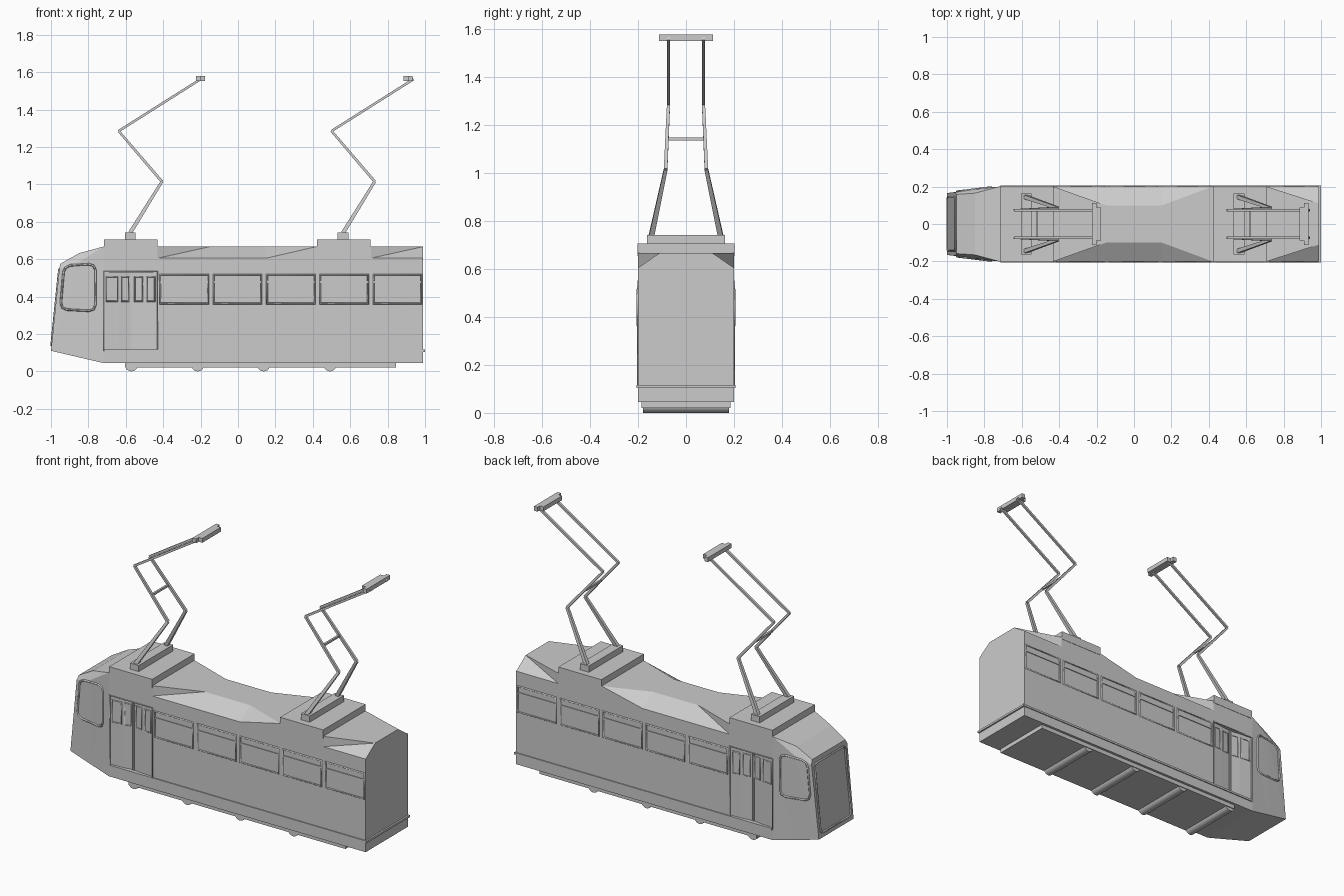
import bpy, bmesh
from mathutils import Vector

if "Cube" in bpy.data.objects:
    bpy.data.objects.remove(bpy.data.objects["Cube"])


def mesh_object(name, verts, faces):
    me = bpy.data.meshes.new(name)
    me.from_pydata(verts, [], faces)
    bm = bmesh.new()
    bm.from_mesh(me)
    bmesh.ops.recalc_face_normals(bm, faces=bm.faces)
    bm.to_mesh(me)
    bm.free()
    ob = bpy.data.objects.new(name, me)
    bpy.context.collection.objects.link(ob)
    return ob


def box(name, x0, x1, y0, y1, z0, z1):
    v = [(x, y, z) for x in (x0, x1) for y in (y0, y1) for z in (z0, z1)]
    f = [(0, 1, 3, 2), (4, 6, 7, 5), (0, 4, 5, 1), (2, 3, 7, 6), (0, 2, 6, 4), (1, 5, 7, 3)]
    return mesh_object(name, v, f)


def beam(name, a, b, wa, wb):
    """Square bar from a to b, tapering from wa to wb."""
    a, b = Vector(a), Vector(b)
    d = (b - a).normalized()
    u = d.cross(Vector((0, 1, 0)) if abs(d.y) < 0.9 else Vector((0, 0, 1))).normalized()
    w = d.cross(u)
    v = [p + (u * i + w * j) * s / 2 for p, s in ((a, wa), (b, wb))
         for i, j in ((-1, -1), (1, -1), (1, 1), (-1, 1))]
    f = [(0, 1, 2, 3), (7, 6, 5, 4)] + [(i, (i + 1) % 4, 4 + (i + 1) % 4, 4 + i) for i in range(4)]
    return mesh_object(name, v, f)


def frame(name, pts, r=0.005, corner=0.0):
    """Closed thin trim along a loop of points, with optional cut corners."""
    pts = [Vector(p) for p in pts]
    if corner:
        out = []
        for i, p in enumerate(pts):
            a = (pts[i - 1] - p).normalized() * corner
            b = (pts[(i + 1) % len(pts)] - p).normalized() * corner
            out += [p + a, p + (a + b) * 0.28, p + b]
        pts = out
    cu = bpy.data.curves.new(name, 'CURVE')
    cu.dimensions = '3D'
    cu.bevel_depth = r
    cu.bevel_resolution = 0
    sp = cu.splines.new('POLY')
    sp.points.add(len(pts) - 1)
    for q, p in zip(sp.points, pts):
        q.co = (*p, 1)
    sp.use_cyclic_u = True
    ob = bpy.data.objects.new(name, cu)
    bpy.context.collection.objects.link(ob)
    return ob


# Body: loft of six-point sections, each as bottom, shoulder and top (x, half width, z)
def straight(x, top_w):
    return ((x, 0.2, 0.045), (x, 0.2, 0.605), (x, top_w, 0.667))


sections = [
    ((-1.0, 0.165, 0.11), (-0.955, 0.17, 0.55), (-0.95, 0.158, 0.575)),
    ((-0.85, 0.184, 0.075), (-0.85, 0.186, 0.585), (-0.85, 0.165, 0.632)),
    straight(-0.72, 0.2), straight(-0.43, 0.2), straight(-0.15, 0.1), straight(0.15, 0.1),
    straight(0.42, 0.2), straight(0.71, 0.2), straight(0.99, 0.11)]
verts, faces = [], []
for s in sections:
    verts += list(s) + [(x, -w, z) for x, w, z in reversed(s)]
for i in range(len(sections) - 1):
    a, b = i * 6, i * 6 + 6
    for k in range(6):
        n = (k + 1) % 6
        if k in (2, 5):
            faces.append((a + k, a + n, b + n, b + k))
        elif k in (0, 1):
            faces += [(a + k, b + n, a + n), (a + k, b + k, b + n)]
        else:
            faces += [(a + k, b + k, a + n), (a + n, b + k, b + n)]
last = len(verts) - 6
faces += [tuple(range(6)), tuple(range(last, last + 6))]
body = mesh_object("tram_body", verts, faces)

# Door pockets cut into both sides
for s in (-1, 1):
    y0, y1 = sorted((s * 0.165, s * 0.25))
    cutter = box("door_cutter", -0.713, -0.432, y0, y1, 0.115, 0.53)
    cutter.hide_render = True
    cutter.hide_viewport = True
    m = body.modifiers.new("door_pocket", 'BOOLEAN')
    m.object = cutter
    m.operation = 'DIFFERENCE'
    m.solver = 'EXACT'

# Folding doors
fold = [(-0.713, 0.194), (-0.635, 0.187), (-0.572, 0.178), (-0.5, 0.187), (-0.432, 0.194)]


def fold_y(x):
    for (xa, ya), (xb, yb) in zip(fold, fold[1:]):
        if xa <= x <= xb:
            return ya + (yb - ya) * (x - xa) / (xb - xa)


def cab_y(x):
    return 0.2 - 0.122 * (-0.72 - x) + 0.001


for s in (-1, 1):
    v = [(x, s * y, z) for x, y in fold for z in (0.115, 0.53)]
    mesh_object("door_leaves", v, [(2 * i, 2 * i + 2, 2 * i + 3, 2 * i + 1) for i in range(4)])
    for x0, x1 in ((-0.703, -0.645), (-0.624, -0.582), (-0.552, -0.51), (-0.487, -0.445)):
        frame("door_window", [(x, s * fold_y(x), z) for x, z in
              ((x0, 0.375), (x1, 0.375), (x1, 0.505), (x0, 0.505))], 0.004)
    for x in (-0.577, -0.566):
        beam("door_edge", (x, s * 0.18, 0.115), (x, s * 0.18, 0.53), 0.007, 0.007)
    frame("door_surround", [(x, s * 0.2, z) for x, z in
          ((-0.716, 0.112), (-0.43, 0.112), (-0.43, 0.533), (-0.716, 0.533))], 0.004)

    # Side windows with a crossbar
    for i in range(5):
        x0 = -0.415 + i * 0.285
        x1 = x0 + 0.255
        frame("side_window", [(x, s * 0.2, z) for x, z in
              ((x0, 0.363), (x1, 0.363), (x1, 0.517), (x0, 0.517))], 0.006)
        beam("window_crossbar", (x0, s * 0.2, 0.478), (x1, s * 0.2, 0.478), 0.009, 0.009)

    # Cab side window
    frame("cab_side_window", [(x, s * cab_y(x), z) for x, z in
          ((-0.95, 0.332), (-0.93, 0.565), (-0.762, 0.575), (-0.762, 0.322))], 0.006, 0.035)

    # Waist trim
    y0, y1 = sorted((s * 0.19, s * 0.206))
    box("side_trim", -0.715, 1.0, y0, y1, 0.104, 0.116)
box("rear_trim", 0.985, 1.0, -0.206, 0.206, 0.104, 0.116)

# Windscreen frame on the sloping front
frame("windscreen", [(-1.001 + 0.102 * (z - 0.11), y, z) for y, z in
      ((-0.145, 0.14), (0.145, 0.14), (0.145, 0.545), (-0.145, 0.545))], 0.006, 0.02)

# Underframe and axles
box("underframe", -0.6, 0.845, -0.185, 0.185, 0.02, 0.06)
for x in (-0.57, -0.215, 0.138, 0.492):
    bpy.ops.mesh.primitive_cylinder_add(vertices=20, radius=0.034, depth=0.36,
                                        location=(x, 0, 0.034), rotation=(1.5708, 0, 0))
    bpy.context.object.name = "axle"
    bpy.ops.object.shade_smooth_by_angle()

# Roof boxes and pantographs
for dx, head in ((0, -1), (1.138, 1)):
    box("roof_box", dx - 0.716, dx - 0.43, -0.202, 0.202, 0.655, 0.706)
    box("pantograph_base", dx - 0.605, dx - 0.547, -0.163, 0.163, 0.7, 0.743)
    for s in (-1, 1):
        path = [(-0.58, 0.145, 0.735), (-0.407, 0.085, 1.015), (-0.638, 0.073, 1.285), (-0.2, 0.073, 1.562)]
        path = [(x + dx, s * y, z) for x, y, z in path]
        for name, a, b, wa, wb in zip(("lower_arm", "middle_arm", "upper_arm"), path, path[1:],
                                      (0.022, 0.015, 0.013), (0.015, 0.013, 0.013)):
            beam(name, a, b, wa, wb)
    beam("arm_crossbar", (dx - 0.518, -0.08, 1.143), (dx - 0.518, 0.08, 1.143), 0.012, 0.012)
    xm = dx - 0.2 if head < 0 else 0.91
    for name, sx, w in (("collector_bar", head, 0.112), ("collector_mount", -head, 0.088)):
        x0, x1 = sorted((xm, xm + sx * 0.024))
        box(name, x0, x1, -w, w, 1.552, 1.578)
